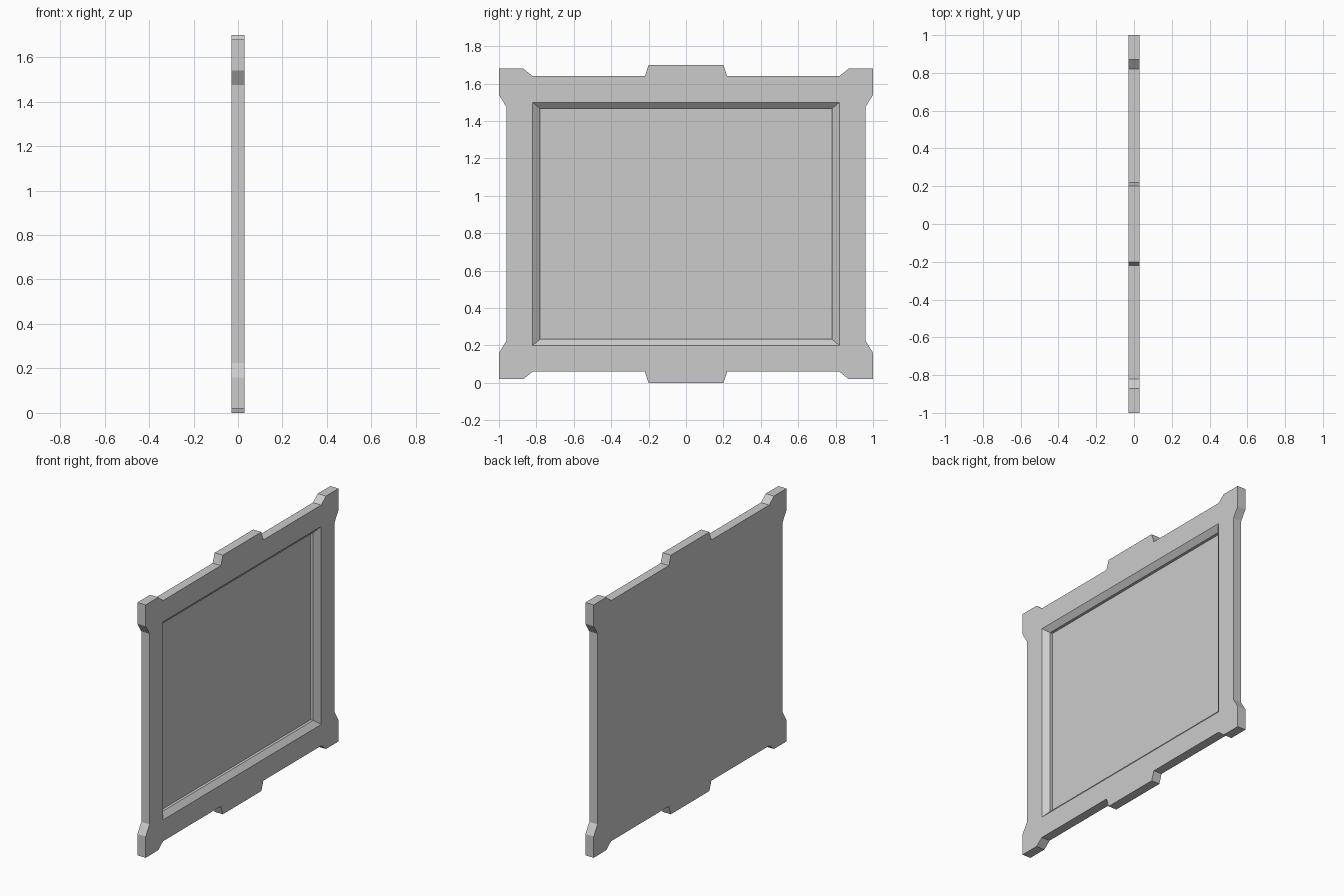
import bpy, bmesh

if "Cube" in bpy.data.objects:
    bpy.data.objects.remove(bpy.data.objects["Cube"])

MID = 0.85                      # half height of the frame
FRONT, LIP, PANEL, BACK = 0.03, 0.0, -0.018, -0.03

# One quarter of the outline and of the opening, as (y, z) from the centre
outline = [(0, 0.85), (0.20, 0.85), (0.22, 0.79), (0.82, 0.79), (0.87, 0.83),
           (1.0, 0.83), (1.0, 0.69), (0.96, 0.625), (0.96, 0)]
opening = [(0, 0.65), (0.82, 0.65), (0.82, 0)]
inner = [(0, 0.616), (0.78, 0.616), (0.78, 0)]

bm = bmesh.new()


def strip(a, xa, b, xb, sy, sz):
    """Join two quarter profiles of equal length with quads."""
    pa = [bm.verts.new((xa, y * sy, z * sz)) for y, z in a]
    pb = [bm.verts.new((xb, y * sy, z * sz)) for y, z in b]
    for i in range(len(a) - 1):
        bm.faces.new((pa[i], pa[i + 1], pb[i + 1], pb[i]))


for sy in (1, -1):
    for sz in (1, -1):
        # Flat front border
        bm.faces.new([bm.verts.new((FRONT, y * sy, z * sz))
                      for y, z in outline + opening[::-1]])
        # Outer rim, sloped moulding and step down to the panel
        strip(outline, FRONT, outline, BACK, sy, sz)
        strip(opening, FRONT, inner, LIP, sy, sz)
        strip(inner, LIP, inner, PANEL, sy, sz)

# Weld the quarters, then close the panel and the flat back
bmesh.ops.remove_doubles(bm, verts=bm.verts, dist=0.0005)
bmesh.ops.holes_fill(bm, edges=[e for e in bm.edges if e.is_boundary], sides=0)
bmesh.ops.recalc_face_normals(bm, faces=bm.faces)

mesh = bpy.data.meshes.new("picture_frame")
bm.to_mesh(mesh)
bm.free()
frame = bpy.data.objects.new("picture_frame", mesh)
frame.location.z = MID
bpy.context.collection.objects.link(frame)

grey = bpy.data.materials.new("light_grey")
grey.diffuse_color = (0.6, 0.6, 0.6, 1)
grey.use_nodes = True
grey.node_tree.nodes["Principled BSDF"].inputs["Base Color"].default_value = grey.diffuse_color
mesh.materials.append(grey)
